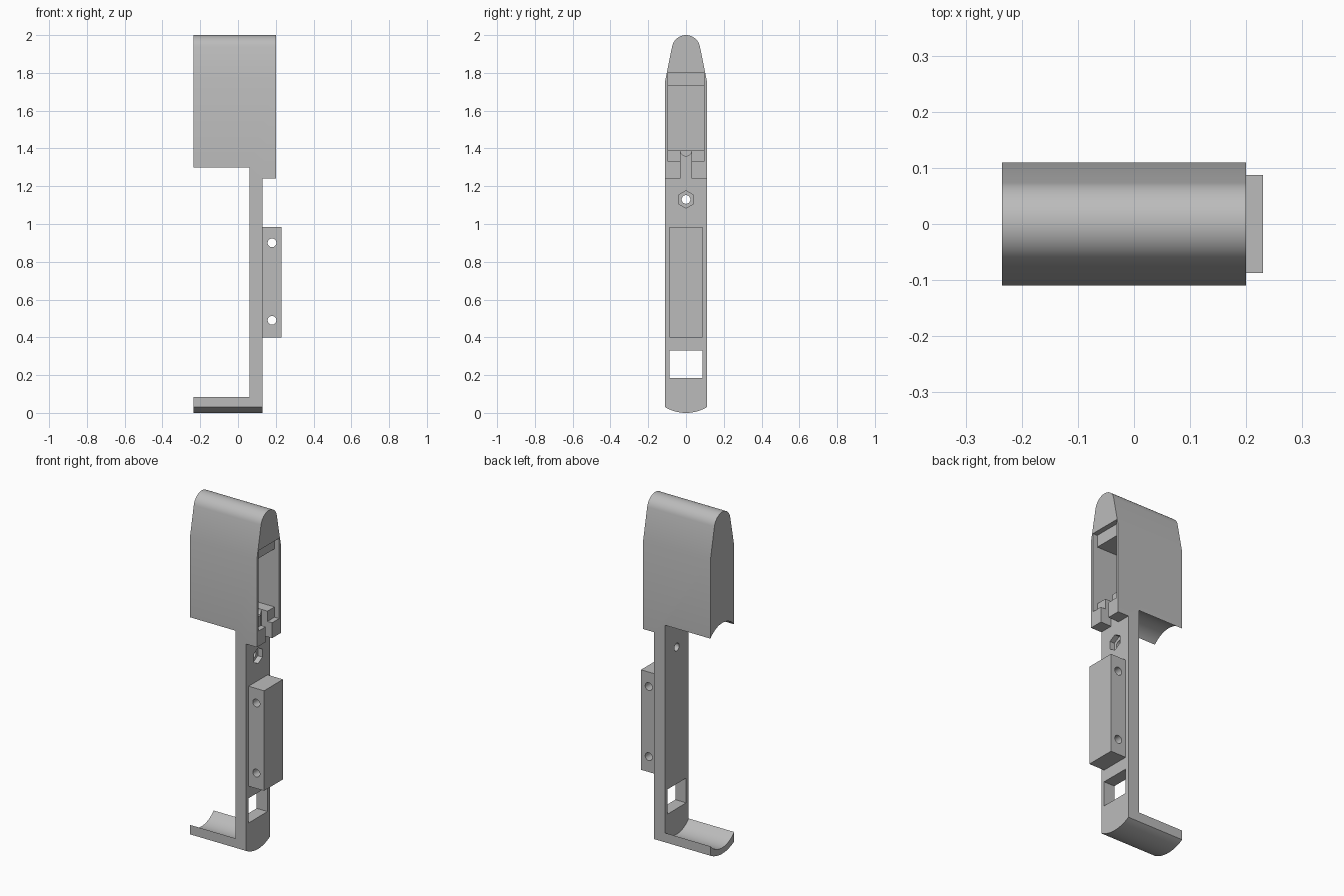
import bpy, bmesh
from math import sin, cos, pi, radians, asin

if "Cube" in bpy.data.objects:
    bpy.data.objects.remove(bpy.data.objects["Cube"], do_unlink=True)

grey = bpy.data.materials.new("plain grey")
grey.use_nodes = True
COLOUR = (0.5, 0.5, 0.5, 1)
grey.diffuse_color = COLOUR
grey.node_tree.nodes["Principled BSDF"].inputs["Base Color"].default_value = COLOUR

HALF = 0.11                       # half the depth of the body
LEG_IN, LEG_OUT = 0.06, 0.13      # the two faces of the leg
LEFT, RIGHT = 0.2, -0.235         # the two ends of the body


def prism(name, points, low, high, axis="x"):
    """Extrude a closed profile of (y, z) or (x, z) points along an axis."""
    bm = bmesh.new()
    rings = []
    for d in (low, high):
        rings.append([bm.verts.new((d, a, z) if axis == "x" else (a, d, z)) for a, z in points])
    bm.faces.new(rings[0])
    bm.faces.new(rings[1])
    n = len(points)
    for i in range(n):
        j = (i + 1) % n
        bm.faces.new((rings[0][i], rings[0][j], rings[1][j], rings[1][i]))
    bmesh.ops.recalc_face_normals(bm, faces=bm.faces)
    mesh = bpy.data.meshes.new(name)
    bm.to_mesh(mesh)
    bm.free()
    mesh.materials.append(grey)
    obj = bpy.data.objects.new(name, mesh)
    bpy.context.collection.objects.link(obj)
    return obj


def rect(half, z0, z1):
    return [(-half, z0), (half, z0), (half, z1), (-half, z1)]


def ring(a, z, radius, sides=32):
    """Regular polygon with a corner at the top."""
    return [(a + radius * sin(2 * pi * i / sides), z + radius * cos(2 * pi * i / sides))
            for i in range(sides)]


def bow(half, z_edge, rise, steps=24):
    """Shallow arc from -half to half whose middle is rise above the edges."""
    r = (half ** 2 + rise ** 2) / (2 * abs(rise))
    span = asin(half / r)
    sign = 1 if rise > 0 else -1
    out = []
    for i in range(steps + 1):
        t = span * (2 * i / steps - 1)
        out.append((r * sin(t), z_edge + sign * r * (cos(t) - cos(span))))
    return out


def cut(target, cutter):
    bpy.context.view_layer.objects.active = target
    mod = target.modifiers.new("cut", "BOOLEAN")
    mod.operation = "DIFFERENCE"
    mod.solver = "EXACT"
    mod.object = cutter
    bpy.ops.object.modifier_apply(modifier=mod.name)
    bpy.data.objects.remove(cutter, do_unlink=True)


def smooth(obj):
    bpy.ops.object.select_all(action="DESELECT")
    obj.select_set(True)
    bpy.context.view_layer.objects.active = obj
    bpy.ops.object.shade_smooth_by_angle(angle=radians(25))


# Body outline: bowed base, straight sides, tapered and rounded crown
R, TILT = 0.075, radians(12.5)
crown = [(R * cos(t), 2 - R + R * sin(t))
         for t in (TILT + (pi - 2 * TILT) * i / 24 for i in range(25))]
outline = bow(HALF, 0.03, -0.03) + [(HALF, 1.76)] + crown + [(-HALF, 1.76)]
body = prism("body", outline, RIGHT, LEFT)

# Open gap between head and foot, with cradle-shaped ends
lower = bow(HALF, 0.085, -0.05)
upper = bow(HALF, 1.30, 0.05)
gap = ([(-0.2, 0.085)] + lower + [(0.2, 0.085), (0.2, 1.30)]
       + upper[::-1] + [(-0.2, 1.30)])
cut(body, prism("gap", gap, -0.4, LEG_IN))

# Step from the head down to the outer face of the leg
cut(body, prism("step", rect(0.3, -0.2, 1.24), LEG_OUT, 0.4))

# Head pocket: shallow lid recess, deep chamber, cable slot and groove
cut(body, prism("lid_recess", rect(0.095, 1.33, 1.80), 0.17, 0.3))
cut(body, prism("chamber", rect(0.095, 1.39, 1.73), -0.20, 0.25))
cut(body, prism("cable_slot", rect(0.03, 1.2, 1.391), LEG_OUT, 0.3))
cut(body, prism("cable_groove", ring(0, 1.39, 0.03), 0.03, 0.25))

# Bolt hole with a hexagonal nut seat, and the window in the leg
cut(body, prism("bolt_hole", ring(0, 1.13, 0.023), 0, 0.3))
cut(body, prism("nut_seat", ring(0, 1.13, 0.046, 6), 0.10, 0.3))
cut(body, prism("window", rect(0.0875, 0.185, 0.33), 0, 0.3))
smooth(body)

# Mounting block on the leg with two cross holes
block = prism("mounting_block", rect(0.0875, 0.40, 0.985), LEG_OUT, 0.23)
for z in (0.49, 0.90):
    cut(block, prism("cross_hole", ring(0.18, z, 0.023), -0.3, 0.3, axis="y"))
smooth(block)
